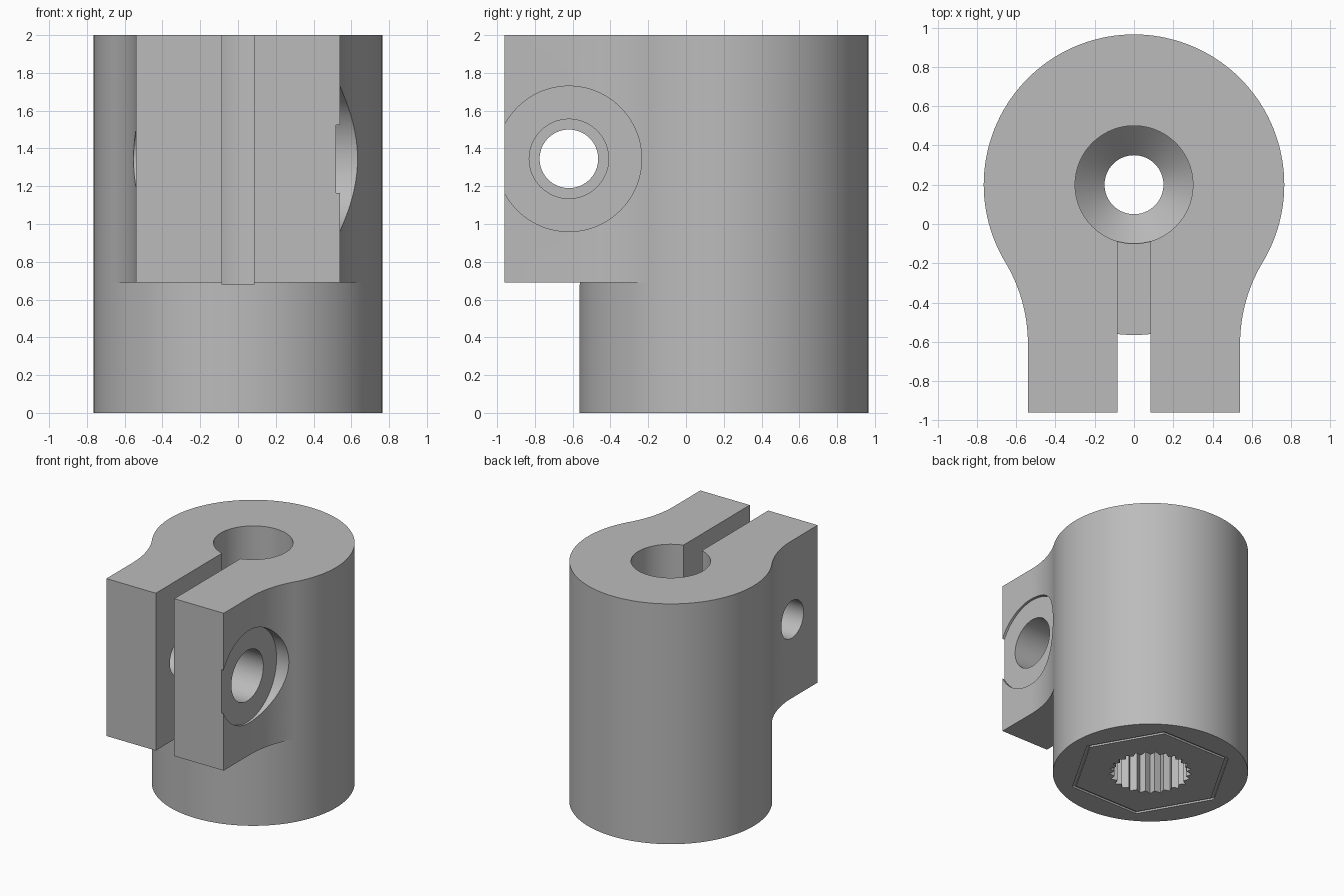
import bpy, bmesh, math
from mathutils import Matrix

if "Cube" in bpy.data.objects:
    bpy.data.objects.remove(bpy.data.objects["Cube"], do_unlink=True)

R, CY, H = 0.765, 0.2, 2.0              # barrel radius, barrel axis y, height
EAR_X, EAR_Y, EAR_Z = 0.54, -0.96, 0.69  # clamp ear half width, front, underside
BOLT_Y, BOLT_Z = -0.62, 1.345

grey = bpy.data.materials.new("plain grey")
grey.use_nodes = True
colour = (0.5, 0.5, 0.5, 1)
grey.diffuse_color = colour
grey.node_tree.nodes["Principled BSDF"].inputs["Base Color"].default_value = colour


def ring(r, n=96, cx=0.0, cy=CY):
    return [(cx + r * math.cos(2 * math.pi * i / n),
             cy + r * math.sin(2 * math.pi * i / n)) for i in range(n)]


def rect(x, y0, y1):
    return [(-x, y0), (x, y0), (x, y1), (-x, y1)]


def loft(name, sections, matrix=None):
    """Closed solid through outlines of equal point count, given as (outline, z)."""
    bm = bmesh.new()
    loops = [[bm.verts.new((x, y, z)) for x, y in pts] for pts, z in sections]
    n = len(loops[0])
    bm.faces.new(loops[0][::-1])
    bm.faces.new(loops[-1])
    for a, b in zip(loops, loops[1:]):
        for i in range(n):
            j = (i + 1) % n
            bm.faces.new((a[i], a[j], b[j], b[i]))
    if matrix:
        bm.transform(matrix)
    bmesh.ops.recalc_face_normals(bm, faces=bm.faces)
    mesh = bpy.data.meshes.new(name)
    bm.to_mesh(mesh)
    bm.free()
    mesh.materials.append(grey)
    obj = bpy.data.objects.new(name, mesh)
    bpy.context.collection.objects.link(obj)
    return obj


def combine(target, tool, operation="DIFFERENCE"):
    tool.hide_render = True
    mod = target.modifiers.new(tool.name, "BOOLEAN")
    mod.operation, mod.solver, mod.object = operation, "EXACT", tool
    bpy.ops.object.select_all(action="DESELECT")
    bpy.context.view_layer.objects.active = target
    target.select_set(True)
    bpy.ops.object.modifier_apply(modifier=mod.name)
    bpy.data.objects.remove(tool, do_unlink=True)


def cross_hole(name, r, x0, x1):
    """Cylinder along x on the bolt axis."""
    m = Matrix.Translation((0, BOLT_Y, BOLT_Z)) @ Matrix.Rotation(math.pi / 2, 4, "Y")
    return loft(name, [(ring(r, cy=0), x0), (ring(r, cy=0), x1)], m)


# Barrel
hub = loft("clamp_hub", [(ring(R, 144), 0), (ring(R, 144), H)])

# Clamp ears, blended into the barrel by tangent fillets
fillet_y = -0.61
d = CY - fillet_y
fillet_r = (EAR_X ** 2 + d ** 2 - R ** 2) / (2 * (R - EAR_X))
sweep = math.atan2(d, EAR_X + fillet_r)
right = [(EAR_X, EAR_Y)]
for i in range(21):
    a = math.pi - sweep * i / 20
    right.append((EAR_X + fillet_r + fillet_r * math.cos(a),
                  fillet_y + fillet_r * math.sin(a)))
right.append((0.6, 0.0))
outline = right + [(-x, y) for x, y in reversed(right)]
combine(hub, loft("ears", [(outline, EAR_Z), (outline, H)]), "UNION")

# Stepped bore with conical floor and a small through hole
combine(hub, loft("bore", [(ring(0.15), 0.3), (ring(0.15), 0.51),
                           (ring(0.3), 0.66), (ring(0.3), H + 0.1)]))

# Clamping slot
slot = rect(0.085, -1.2, 0.1)
combine(hub, loft("slot", [(slot, 0.68), (slot, H + 0.1)]))

# Splined socket in the underside
teeth = 25
spline = []
for i in range(teeth * 2):
    r, a = (0.325, 0.285)[i % 2], math.pi * i / teeth
    spline.append((r * math.cos(a), CY + r * math.sin(a)))
combine(hub, loft("spline", [(spline, -0.1), (spline, 0.42)]))

# Thin hexagonal groove around the socket
groove = loft("groove", [(ring(0.65, 6), -0.1), (ring(0.65, 6), 0.015)])
combine(groove, loft("groove_core", [(ring(0.62, 6), -0.2), (ring(0.62, 6), 0.1)]))
combine(hub, groove)

# Cross bolt: narrow hole, clearance hole and counterbore
combine(hub, cross_hole("bolt_hole", 0.155, -1, 0))
combine(hub, cross_hole("clearance_hole", 0.21, 0, 1))
combine(hub, cross_hole("counterbore", 0.385, 0.52, 1))

bpy.ops.object.select_all(action="DESELECT")
hub.select_set(True)
bpy.context.view_layer.objects.active = hub
bpy.ops.object.shade_smooth_by_angle(angle=math.radians(25))
